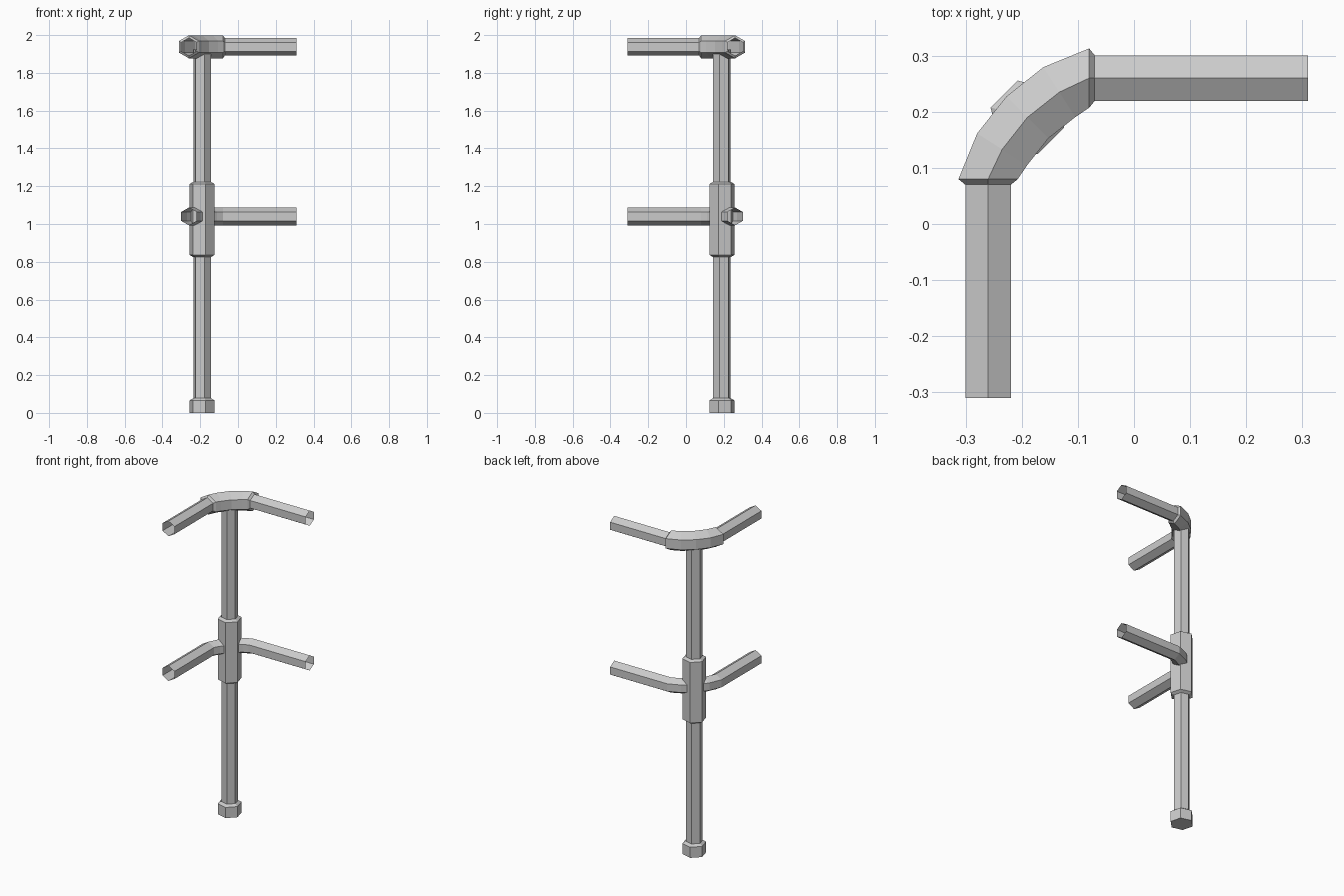
import bpy
import bmesh
from math import cos, sin, pi, radians
from mathutils import Vector

cube = bpy.data.objects.get("Cube")
if cube:
    bpy.data.objects.remove(cube, do_unlink=True)

metal = bpy.data.materials.new("grey_metal")
metal.use_nodes = True
GREY = (0.6, 0.6, 0.6, 1)
metal.diffuse_color = GREY
metal.node_tree.nodes["Principled BSDF"].inputs["Base Color"].default_value = GREY

SIDES = 6
POST = Vector((-0.19, 0.19, 0))
PIPE = 0.047


def loft(name, rings, caps=(False, False)):
    """Skin a list of hexagonal rings, with optional end caps."""
    bm = bmesh.new()
    rows = [[bm.verts.new(p) for p in ring] for ring in rings]
    for a, b in zip(rows, rows[1:]):
        for i in range(SIDES):
            j = (i + 1) % SIDES
            bm.faces.new((a[i], a[j], b[j], b[i]))
    for cap, row in zip(caps, (rows[0][::-1], rows[-1])):
        if cap:
            bm.faces.new(row)
    mesh = bpy.data.meshes.new(name)
    bm.to_mesh(mesh)
    bm.free()
    mesh.materials.append(metal)
    obj = bpy.data.objects.new(name, mesh)
    bpy.context.collection.objects.link(obj)


def upright(name, profile, caps=(False, False)):
    """Vertical hexagonal part from (radius, height) pairs."""
    angles = [radians(45) + 2 * pi * i / SIDES for i in range(SIDES)]
    loft(name, [[POST + Vector((r * cos(a), r * sin(a), z)) for a in angles]
                for r, z in profile], caps)


def rail(name, path, z):
    """Level hexagonal tube, ridge upward, along (x, y, radius) points."""
    rings = []
    for k, (x, y, r) in enumerate(path):
        before, after = path[max(k - 1, 0)], path[min(k + 1, len(path) - 1)]
        along = Vector((after[0] - before[0], after[1] - before[1], 0))
        # Ends of the bend stay square to the straight runs
        if y <= bend[0][1]:
            along = Vector((0, 1, 0))
        elif x >= bend[-1][0]:
            along = Vector((1, 0, 0))
        side = along.normalized().cross(Vector((0, 0, 1)))
        angles = [2 * pi * i / SIDES for i in range(SIDES)]
        rings.append([Vector((x, y, z)) + side * r * sin(a)
                      + Vector((0, 0, r * cos(a))) for a in angles])
    # Reverse each ring so the faces point outward
    loft(name, [ring[::-1] for ring in rings])


# Quarter bend, mirrored across the diagonal
half = [(-0.26, 0.08), (-0.235, 0.133), (-0.19, 0.19)]
bend = half + [(-y, -x) for x, y in half[-2::-1]]
start, finish = (-0.26, -0.31, PIPE), (0.31, 0.26, PIPE)

# Post, foot and collar
upright("post", [(0.048, 0.04), (0.048, 1.925)], (False, True))
upright("foot", [(0.068, 0), (0.068, 0.066), (0.049, 0.078)], (True, False))
upright("collar", [(0.049, 0.825), (0.068, 0.836), (0.068, 1.212), (0.049, 1.223)])

# Plain lower handrail, and upper one with a thicker elbow sleeve
rail("lower_rail", [start] + [(x, y, PIPE) for x, y in bend] + [finish], 1.04)
rail("upper_rail", [start, (-0.26, 0.07, PIPE)]
     + [(x, y, 0.061) for x, y in bend]
     + [(-0.07, 0.26, PIPE), finish], 1.938)
